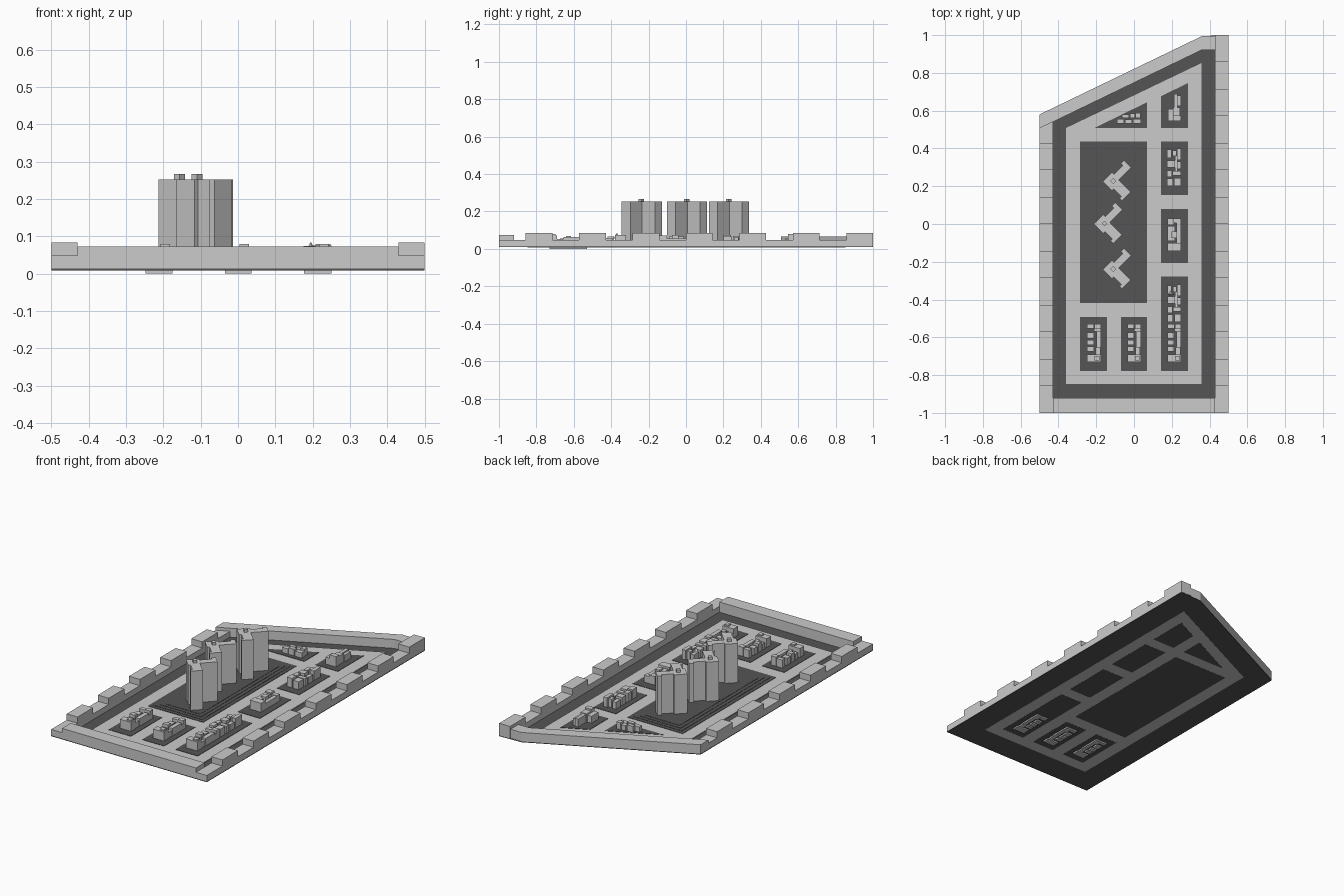
import bpy, bmesh, math

dark = bpy.data.materials.new("dark_ground")
dark.diffuse_color = (0.09, 0.09, 0.09, 1)


def finish(name, bm, mat=None):
    bmesh.ops.recalc_face_normals(bm, faces=bm.faces)
    me = bpy.data.meshes.new(name)
    bm.to_mesh(me)
    bm.free()
    ob = bpy.data.objects.new(name, me)
    bpy.context.collection.objects.link(ob)
    if mat:
        me.materials.append(mat)
    return ob


def add_prism(bm, pts, z0, z1):
    lo = [bm.verts.new((x, y, z0)) for x, y in pts]
    hi = [bm.verts.new((x, y, z1)) for x, y in pts]
    bm.faces.new(lo[::-1])
    bm.faces.new(hi)
    n = len(pts)
    for i in range(n):
        j = (i + 1) % n
        bm.faces.new((lo[i], lo[j], hi[j], hi[i]))


def rect(x0, x1, y0, y1):
    return [(x0, y0), (x1, y0), (x1, y1), (x0, y1)]


def prism(name, pts, z0, z1, mat=None):
    bm = bmesh.new()
    add_prism(bm, pts, z0, z1)
    return finish(name, bm, mat)


# ground plate and street slab
prism("ground_plate", [(-.5, -1), (.5, -1), (.5, 1), (.36, .995), (-.5, .58)],
      .009, .014, dark)
prism("streets", [(-.36, -.847), (.357, -.847), (.357, .852), (-.36, .508)], .0085, .018)

# stepped side walls, alternating low and high blocks
for name, x0, x1, count in (("left_wall", -.5, -.43, 10), ("right_wall", .43, .5, 14)):
    bm = bmesh.new()
    for i in range(count):
        y = -1 + i / 7
        add_prism(bm, rect(x0, x1, y, y + 1 / 7), .014, .084 if i % 2 else .048)
    if x0 < 0:
        add_prism(bm, [(-.5, .4286), (-.43, .4286), (-.43, .54), (-.5, .508)], .014, .048)
    finish(name, bm)

# plain front wall and slanted back wall
prism("front_wall", rect(-.43, .43, -1, -.92), .014, .073)
bm = bmesh.new()
add_prism(bm, [(-.5, .508), (-.43, .54), (.36, .922), (.36, .995), (-.5, .58)], .014, .066)
add_prism(bm, rect(.36, .43, .922, .995), .014, .066)
finish("back_wall", bm)

# dark building lots
lots = [rect(-.286, -.143, -.778, -.492), rect(-.07, .07, -.778, -.492),
        rect(.143, .286, -.778, -.278), rect(.143, .286, -.206, .08),
        rect(.143, .286, .153, .438),
        [(.143, .508), (.286, .508), (.286, .746), (.143, .677)],
        [(-.21, .508), (.07, .508), (.07, .645)]]
for pts in lots:
    prism("lot", pts, .008, .02, dark)

# tower court with shallow terraces
for i in range(4):
    d = i * .022
    prism("tower_court", rect(-.286 + d, .069 - d, -.418 + d, .438 - d),
          .008, .02 + i * .0015, dark)

# three zigzag towers with roof boxes, outline drawn on 45 degree axes
zigzag = [(.105, -.055), (.105, 0), (.01, 0), (.01, .09), (-.055, .09), (-.055, .07),
          (-.042, .07), (-.042, .015), (-.055, .015), (-.055, -.055), (.015, -.055),
          (.015, -.04), (.08, -.04), (.08, -.055)]
s = math.sqrt(.5)
for cx, cy in ((-.088, .225), (-.135, 0), (-.088, -.241)):
    def place(pts):
        return [(cx + s * (u + v), cy + s * (u - v)) for u, v in pts]
    prism("tower", place(zigzag), .02, .252)
    prism("roof_box", place(rect(-.024, -.003, -.028, -.007)), .25, .267)

# low-rise clusters: fractional x0, x1, y0, y1 and roof height
court = [(0, .5, .88, 1, .066), (.55, 1, .86, 1, .072), (0, .48, .62, .78, .06),
         (0, .48, .44, .57, .07), (0, .48, .28, .4, .056), (0, 1, 0, .2, .072),
         (.66, 1, .38, .8, .064), (.6, .95, .2, .38, .052), (.5, 1, .8, .86, .05),
         (.55, .9, .04, .16, .08)]
mixed = [(0, .3, .75, .97, .06), (.4, .65, .8, .95, .068), (.7, 1, .7, 1, .075),
         (0, .55, .5, .68, .066), (.7, 1, .45, .65, .058), (0, .35, .25, .42, .07),
         (.4, 1, .28, .4, .062), (0, .42, 0, .2, .074), (.5, 1, 0, .22, .066),
         (.55, .75, .4, .8, .045)]
horseshoe = [(.5, 1, .85, 1, .06), (0, .5, .8, 1, .07), (.68, 1, .2, .85, .056),
             (0, .55, .3, .76, .066), (0, 1, 0, .24, .072), (.3, .7, .4, .6, .075)]
stepped = [(.45, .75, .5, 1, .066), (.75, 1, .55, .95, .058), (0, .4, 0, .45, .06),
           (.4, 1, 0, .2, .08), (.4, .95, .2, .5, .07)]
row = [(0, .3, 0, .45, .05), (.33, .62, 0, .4, .058), (.66, 1, 0, .45, .05),
       (.2, .5, .5, .85, .056), (.55, .75, .5, .95, .05), (.78, .98, .5, 1, .06)]
clusters = [(court, -.248, -.175, -.73, -.529, 0), (court, -.035, .036, -.73, -.529, 0),
            (court, .177, .25, -.73, -.529, 0), (mixed, .177, .25, -.52, -.32, .018),
            (horseshoe, .177, .248, -.143, .03, .018), (mixed, .175, .25, .2, .4, .018),
            (stepped, .18, .248, .545, .688, .018), (row, -.09, .037, .532, .588, .018)]
for plan, x0, x1, y0, y1, z0 in clusters:
    bm = bmesh.new()
    w, h = x1 - x0, y1 - y0
    for a, b, c, d, top in plan:
        add_prism(bm, rect(x0 + a * w, x0 + b * w, y0 + c * h, y0 + d * h), z0, top)
    finish("low_buildings", bm)

# little pointed roof in the long lot
bpy.ops.mesh.primitive_cone_add(vertices=4, radius1=.018, depth=.03,
                                location=(.195, -.37, .07))
bpy.context.object.name = "pointed_roof"
